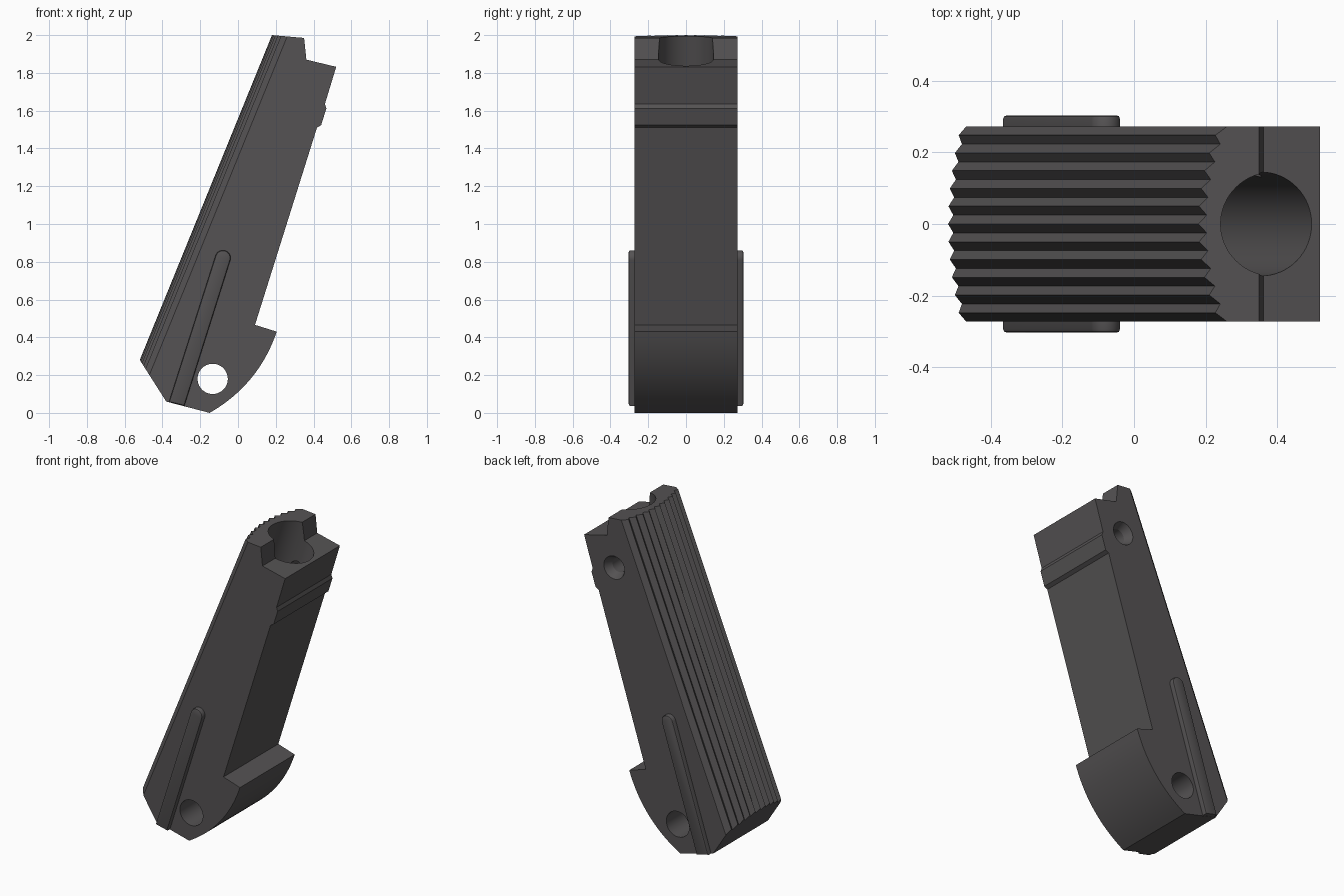
import bpy, bmesh, math
from mathutils import Vector

if "Cube" in bpy.data.objects:
    bpy.data.objects.remove(bpy.data.objects["Cube"])

HALF = 0.273      # half width of the body
RIB = 0.304       # outer face of the side ribs


def prism(name, base, offset):
    """Extrude a polygon of 3D points along an offset vector."""
    bm = bmesh.new()
    a = [bm.verts.new(p) for p in base]
    b = [bm.verts.new(Vector(p) + Vector(offset)) for p in base]
    n = len(a)
    bm.faces.new(a)
    bm.faces.new(b[::-1])
    for i in range(n):
        bm.faces.new((a[i], b[i], b[(i + 1) % n], a[(i + 1) % n]))
    bmesh.ops.recalc_face_normals(bm, faces=bm.faces)
    me = bpy.data.meshes.new(name)
    bm.to_mesh(me)
    bm.free()
    ob = bpy.data.objects.new(name, me)
    bpy.context.collection.objects.link(ob)
    return ob


def cone(name, loc, r1, r2, depth, rot):
    bpy.ops.mesh.primitive_cone_add(vertices=64, radius1=r1, radius2=r2,
                                    depth=depth, location=loc, rotation=rot)
    ob = bpy.context.object
    ob.name = name
    return ob


def activate(ob):
    bpy.ops.object.select_all(action='DESELECT')
    ob.select_set(True)
    bpy.context.view_layer.objects.active = ob


def boolean(target, cutter, op='DIFFERENCE'):
    cutter.hide_render = True
    m = target.modifiers.new("cut", 'BOOLEAN')
    m.operation, m.object, m.solver = op, cutter, 'EXACT'
    activate(target)
    bpy.ops.object.modifier_apply(modifier=m.name)
    bpy.data.objects.remove(cutter)


# Side profile, with the rounded toe as a quadratic curve
p0, p1, p2 = Vector((0.205, 0.43)), Vector((0.11, 0.15)), Vector((-0.15, 0.0))
toe = [p0 * (1 - t) ** 2 + p1 * 2 * t * (1 - t) + p2 * t * t
       for t in [i / 20 for i in range(21)]]
profile = [(-0.38, 0.06), (-0.52, 0.28), (0.18, 2.0), (0.35, 1.985),
           (0.362, 1.87), (0.52, 1.832), (0.46, 1.635), (0.468, 1.612),
           (0.44, 1.523), (0.418, 1.51), (0.09, 0.466)] + [tuple(p) for p in toe]
body = prism("housing_body", [(x, -HALF, z) for x, z in profile], (0, 2 * HALF, 0))

# Curved, ribbed back: intersect with a serrated section run along the back line
along = Vector((0.70, 0, 1.72)).normalized()
inward = Vector((along.z, 0, -along.x))
start = Vector((-0.52, 0, 0.28)) - along * 0.6
TEETH = 11
section = [(-0.4, 1.3), (-0.4, 0.075)]
for i in range(2 * TEETH + 1):
    y = -HALF + 2 * HALF * i / (2 * TEETH)
    section.append((y, 0.055 * (y / HALF) ** 2 + (0.0 if i % 2 else 0.022)))
section += [(0.4, 0.075), (0.4, 1.3)]
back = prism("back_section", [start + inward * n + Vector((0, y, 0)) for y, n in section],
             along * 3)
boolean(body, back, 'INTERSECT')

# Long spring bore parallel to the front face
tilt = math.atan(0.314)
axis = Vector((math.sin(tilt), 0, math.cos(tilt)))
mouth = Vector((0.355, 0, 1.87))
boolean(body, cone("bore", mouth - axis * 0.55, 0.145, 0.145, 1.9, (0, tilt, 0)))

# Retaining pin hole into the bore, on the rear side only, with countersink
sideways = (math.radians(-90), 0, 0)
boolean(body, cone("pin_hole", (0.31, 0.21, 1.68), 0.047, 0.047, 0.3, sideways))
boolean(body, cone("countersink", (0.31, HALF - 0.02, 1.68), 0.047, 0.077, 0.06, sideways))

# Raised ribs on both sides, round at the top, cut on the base line at the bottom
d = Vector((0.245, 0.77)).normalized()
q = Vector((d.y, -d.x))
top = Vector((-0.08, 0.82))
outline = [top + 0.041 * (q * math.cos(a) + d * math.sin(a))
           for a in [math.pi * i / 16 for i in range(17)]]
outline += [Vector((-0.366, 0.057)), Vector((-0.284, 0.037))]
ribs = []
for side in (-1, 1):
    y_in, y_out = side * (HALF - 0.01), side * RIB
    rib = prism("side_rib", [(p.x, y_in, p.y) for p in outline], (0, y_out - y_in, 0))
    bm = bmesh.new()
    bm.from_mesh(rib.data)
    rim = [e for e in bm.edges if all(abs(v.co.y - y_out) < 1e-4 for v in e.verts)]
    bmesh.ops.bevel(bm, geom=rim, offset=0.01, segments=2, profile=0.5, affect='EDGES')
    bm.to_mesh(rib.data)
    bm.free()
    ribs.append(rib)

# Cross pin hole through the foot
boolean(body, cone("cross_pin", (-0.134, 0, 0.18), 0.08, 0.08, 1, sideways))

# Dark grey finish and smooth curves with sharp edges
mat = bpy.data.materials.new("dark_grey")
mat.diffuse_color = (0.09, 0.085, 0.087, 1)
mat.use_nodes = True
mat.node_tree.nodes["Principled BSDF"].inputs["Base Color"].default_value = mat.diffuse_color
for ob in [body] + ribs:
    ob.data.materials.clear()
    ob.data.materials.append(mat)
    activate(ob)
    bpy.ops.object.shade_smooth_by_angle(angle=math.radians(25))
